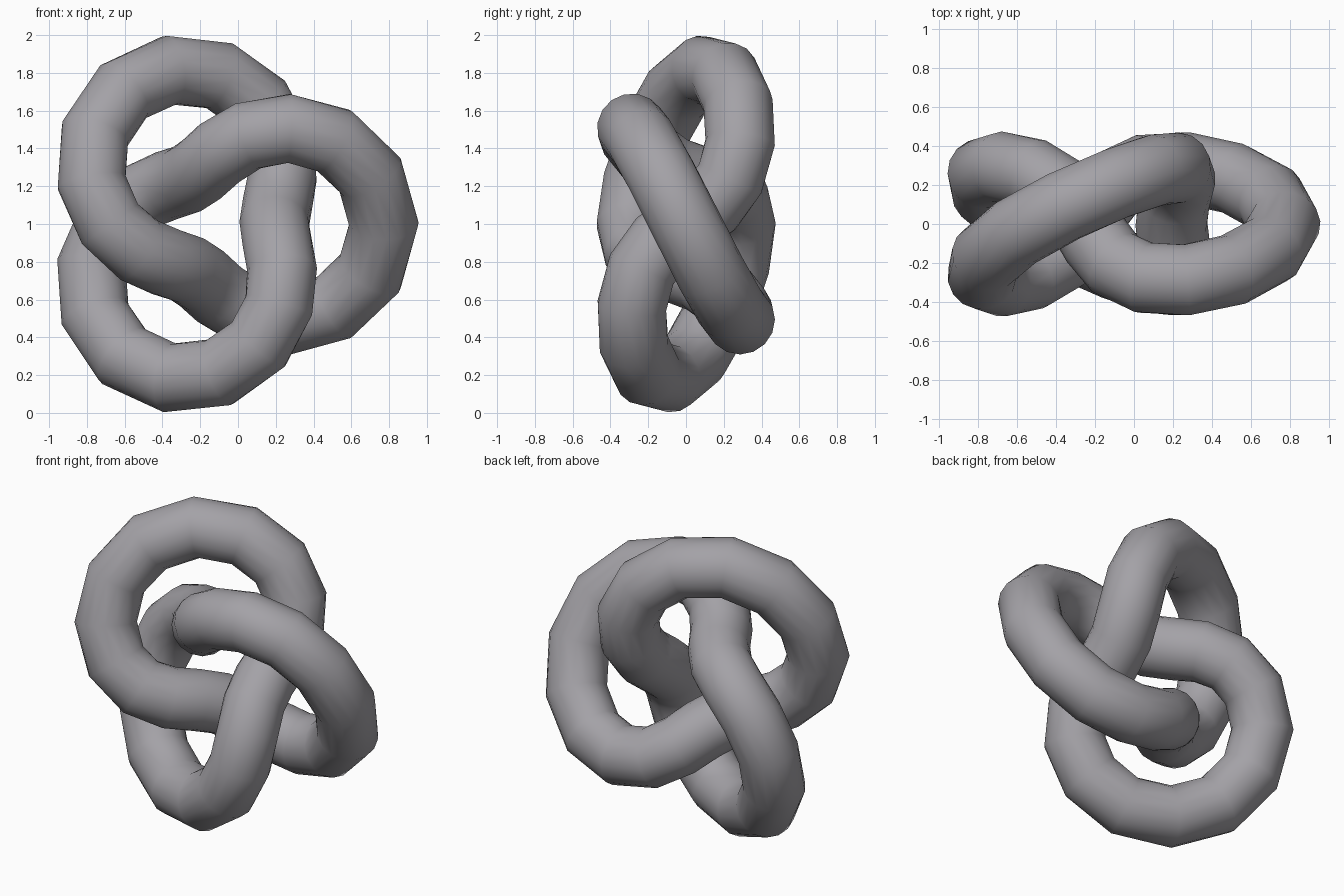
import bpy, math

if "Cube" in bpy.data.objects:
    bpy.data.objects.remove(bpy.data.objects["Cube"])

# Trefoil (2,3) torus knot swept with a round tube
R, r, TUBE, N = 0.58, 0.29, 0.185, 40
CX, CZ = -0.098, 1.0

mat = bpy.data.materials.new("warm grey")
mat.diffuse_color = (0.37, 0.36, 0.385, 1)
mat.use_nodes = True
mat.node_tree.nodes["Principled BSDF"].inputs["Base Color"].default_value = mat.diffuse_color

# Knot path: two turns around, three lobes, 40 straight segments
curve = bpy.data.curves.new("knot_tube", 'CURVE')
curve.dimensions = '3D'
curve.twist_mode = 'MINIMUM'
curve.bevel_depth = TUBE
curve.bevel_resolution = 6
spline = curve.splines.new('POLY')
spline.points.add(N - 1)
for i, p in enumerate(spline.points):
    a = 4 * math.pi * i / N
    rho = R + r * math.cos(1.5 * a)
    p.co = (CX + rho * math.cos(a), -r * math.sin(1.5 * a), CZ + rho * math.sin(a), 1)
spline.use_cyclic_u = True
spline.use_smooth = True
curve.materials.append(mat)

# Turn the tube into a mesh
knot = bpy.data.objects.new("knot_tube", curve)
bpy.context.collection.objects.link(knot)
bpy.context.view_layer.objects.active = knot
knot.select_set(True)
bpy.ops.object.convert(target='MESH')
bpy.ops.object.shade_smooth()
